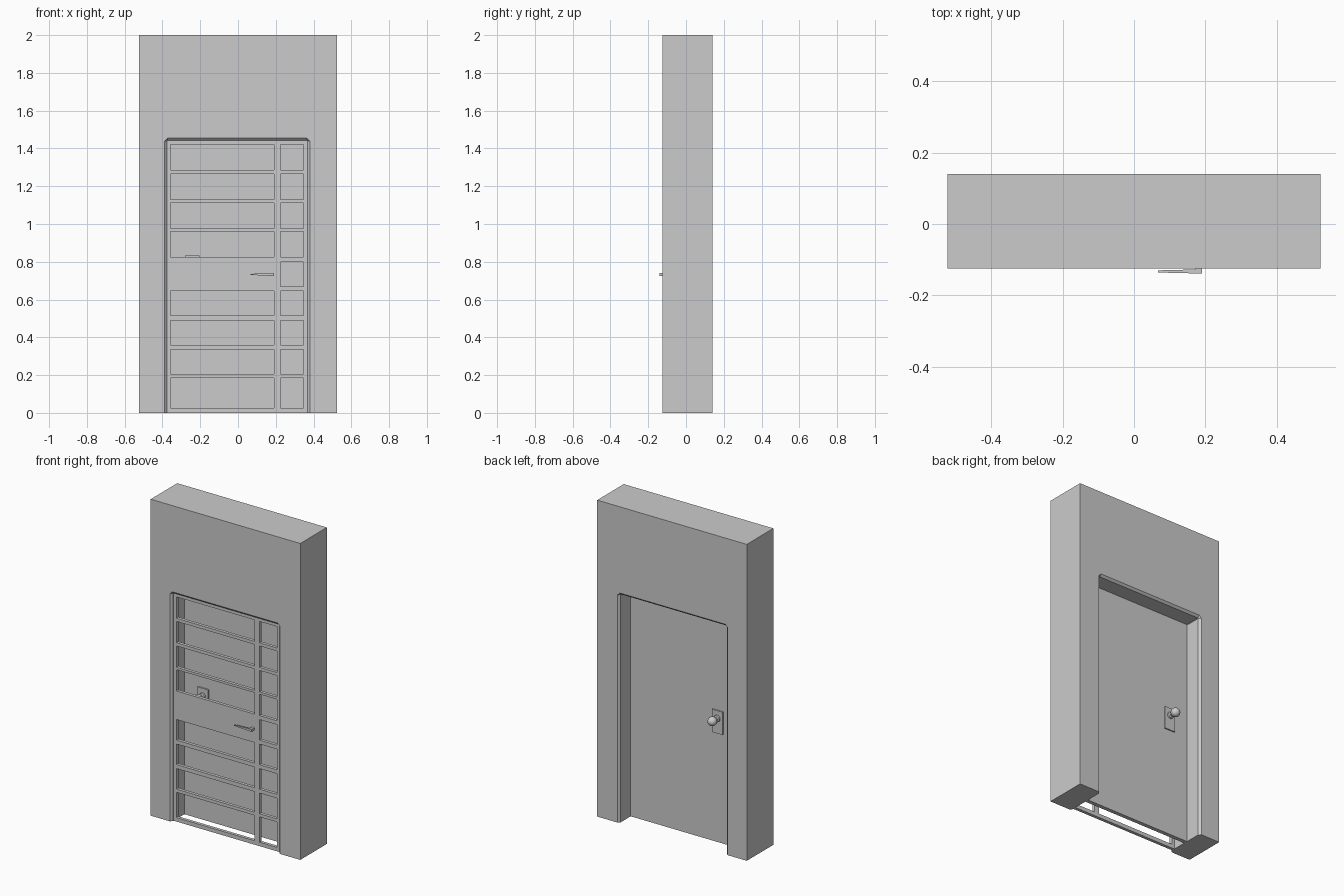
import bpy, bmesh, math

if "Cube" in bpy.data.objects:
    bpy.data.objects.remove(bpy.data.objects["Cube"])

FRONT, BACK = -0.125, 0.14
XL, XR, ZT = -0.376, 0.368, 1.442     # clear opening
LIP = 0.013                           # bevel around the opening


def finish(name, bm):
    bmesh.ops.recalc_face_normals(bm, faces=bm.faces)
    me = bpy.data.meshes.new(name)
    bm.to_mesh(me)
    bm.free()
    ob = bpy.data.objects.new(name, me)
    bpy.context.collection.objects.link(ob)
    return ob


def box(name, x0, x1, y0, y1, z0, z1):
    bm = bmesh.new()
    bmesh.ops.create_cube(bm, size=1)
    for v in bm.verts:
        v.co = (x1 if v.co.x > 0 else x0, y1 if v.co.y > 0 else y0, z1 if v.co.z > 0 else z0)
    return finish(name, bm)


def revolve(name, profile, x, z, y0, direction, n=24):
    # Profile points are (distance from the door face, radius)
    bm = bmesh.new()
    rings = []
    for d, r in profile:
        rings.append([bm.verts.new((x + r * math.cos(2 * math.pi * i / n), y0 + direction * d,
                                    z + r * math.sin(2 * math.pi * i / n))) for i in range(n)])
    for a, b in zip(rings, rings[1:]):
        for i in range(n):
            j = (i + 1) % n
            bm.faces.new((a[i], a[j], b[j], b[i]))
    bm.faces.new(rings[0])
    bm.faces.new(rings[-1])
    ob = finish(name, bm)
    bpy.ops.object.select_all(action='DESELECT')
    ob.select_set(True)
    bpy.context.view_layer.objects.active = ob
    bpy.ops.object.shade_smooth_by_angle(angle=math.radians(35))


# Wall with a doorway whose edges are bevelled front and back
bm = bmesh.new()


def outline(y, g):
    c = 0.003 + g
    pts = [(XL - g, 0), (XL - g, ZT + g - c), (XL - g + c, ZT + g),
           (XR + g - c, ZT + g), (XR + g, ZT + g - c), (XR + g, 0)]
    return [bm.verts.new((x, y, z)) for x, z in pts]


loops = [outline(FRONT, LIP), outline(FRONT + LIP, 0), outline(BACK - LIP, 0), outline(BACK, LIP)]
for a, b in zip(loops, loops[1:]):
    for i in range(5):
        bm.faces.new((a[i], a[i + 1], b[i + 1], b[i]))
outer = [[bm.verts.new((x, y, z)) for x, z in ((-0.523, 0), (-0.523, 2), (0.523, 2), (0.523, 0))]
         for y in (FRONT, BACK)]
for i in range(3):
    bm.faces.new((outer[0][i], outer[0][i + 1], outer[1][i + 1], outer[1][i]))
bm.faces.new(outer[0] + loops[0][::-1])
bm.faces.new(outer[1] + loops[3][::-1])
for o, k in ((0, 0), (3, 5)):
    bm.faces.new([outer[0][o]] + [l[k] for l in loops] + [outer[1][o]])
finish("wall", bm)

# Security gate: a grid of cells with open windows, given thickness
xs = [XL, -0.357, 0.19, 0.225, 0.347, XR]
zs = [0, .025, .185, .205, .335, .36, .49, .515, .645, .67, .80, .825,
      .96, .975, 1.11, 1.13, 1.265, 1.285, 1.42, ZT]
GATE = -0.106
bm = bmesh.new()
grid = [[bm.verts.new((x, GATE, z)) for z in zs] for x in xs]
for i in range(len(xs) - 1):
    for j in range(len(zs) - 1):
        window = i % 2 and j % 2 and not (i == 1 and j == 9)
        if not window:
            bm.faces.new((grid[i][j], grid[i + 1][j], grid[i + 1][j + 1], grid[i][j + 1]))
bm.normal_update()
front_faces = bm.faces[:]
ret = bmesh.ops.extrude_face_region(bm, geom=front_faces, use_keep_orig=True)
for v in [g for g in ret["geom"] if isinstance(g, bmesh.types.BMVert)]:
    v.co.y += 0.02
finish("gate", bm)

# Gate lever: tapered bar on a short stem
bm = bmesh.new()
ends = []
for x, y0, y1, h in ((0.067, -0.136, -0.130, 0.003), (0.19, -0.139, -0.127, 0.0075)):
    ends.append([bm.verts.new((x, y, 0.733 + s * h)) for y, s in ((y0, -1), (y1, -1), (y1, 1), (y0, 1))])
for i in range(4):
    j = (i + 1) % 4
    bm.faces.new((ends[0][i], ends[0][j], ends[1][j], ends[1][i]))
for e in ends:
    bm.faces.new(e)
finish("gate_lever", bm)
box("gate_lever_stem", 0.172, 0.19, -0.128, GATE + 0.002, 0.726, 0.740)

# Inner door leaf
D0, D1 = 0.002, 0.027
box("door", XL, XR, D0, D1, 0.0, ZT)

# Knob and plate on both faces of the door
R = 0.028
ball = [(0.05 - R * math.cos(t), R * math.sin(t))
        for t in [math.radians(25 + 151 * k / 10) for k in range(11)]]
knob = [(0.0, 0.021), (0.014, 0.021), (0.017, 0.012)] + ball
for side, face, d in (("front", D0, -1), ("back", D1, 1)):
    y = sorted((face, face + d * 0.008))
    box(side + "_plate", -0.28, -0.205, y[0], y[1], 0.69, 0.834)
    revolve(side + "_knob", knob, -0.2425, 0.785, face + d * 0.006, d)
